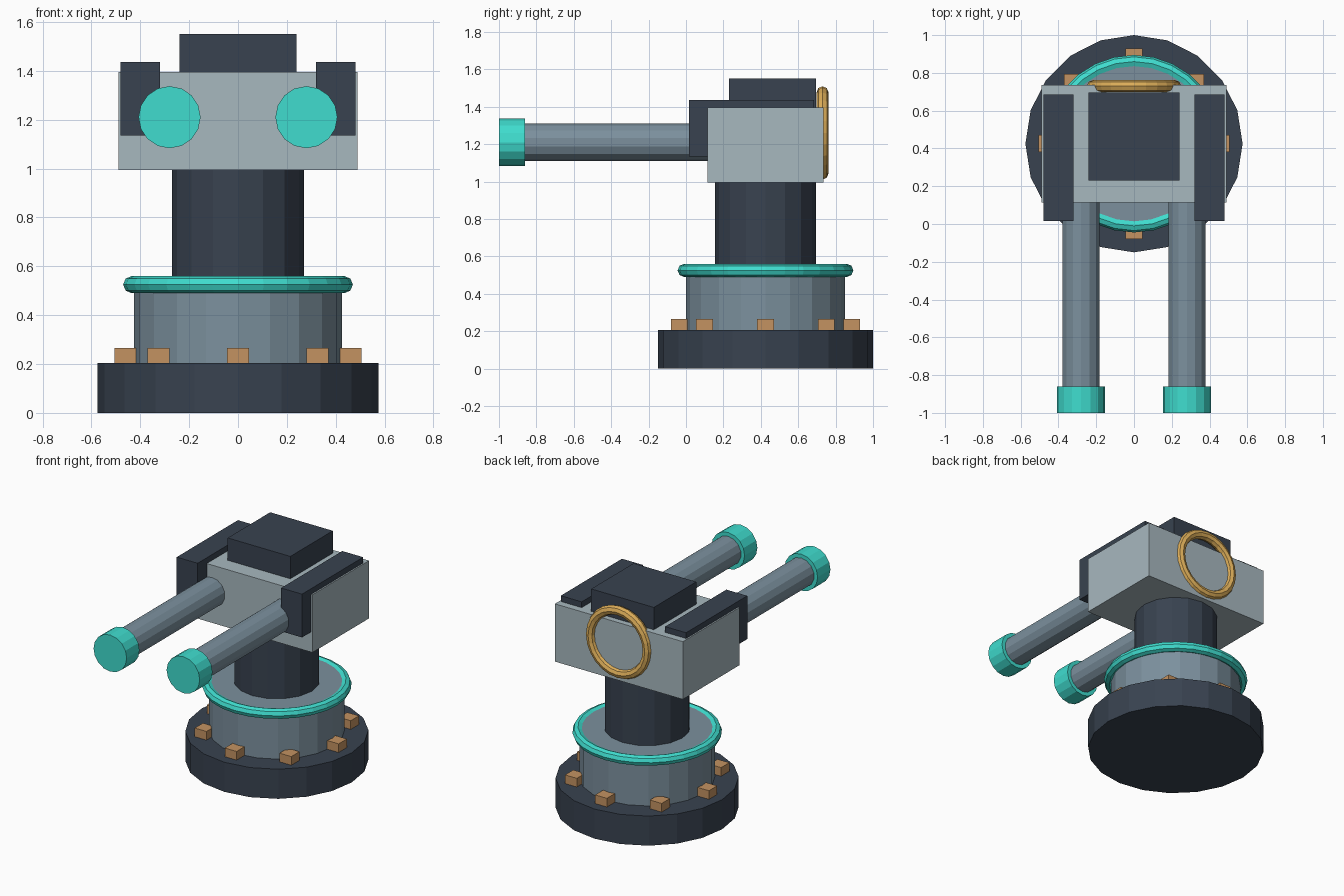
import bpy
from math import pi, cos, sin

if "Cube" in bpy.data.objects:
    bpy.data.objects.remove(bpy.data.objects["Cube"])

CY = 0.425  # turret axis


def material(name, rgb):
    m = bpy.data.materials.new(name)
    m.diffuse_color = (*rgb, 1)
    m.use_nodes = True
    m.node_tree.nodes["Principled BSDF"].inputs["Base Color"].default_value = m.diffuse_color
    return m


DARK = material("dark_steel", (0.04, 0.055, 0.08))
STEEL = material("steel", (0.20, 0.28, 0.34))
PALE = material("pale_steel", (0.39, 0.48, 0.52))
TEAL = material("teal", (0.05, 0.72, 0.62))
GOLD = material("gold", (0.72, 0.42, 0.10))
BRONZE = material("bronze", (0.55, 0.29, 0.12))


def finish(name, mat):
    o = bpy.context.object
    o.name = name
    o.data.materials.append(mat)
    return o


def box(name, lo, hi, mat):
    bpy.ops.mesh.primitive_cube_add(size=1, location=[(a + b) / 2 for a, b in zip(lo, hi)])
    o = finish(name, mat)
    o.scale = [b - a for a, b in zip(lo, hi)]
    return o


def drum(name, r, z0, z1, sides, mat):
    bpy.ops.mesh.primitive_cylinder_add(vertices=sides, radius=r, depth=z1 - z0,
                                        location=(0, CY, (z0 + z1) / 2))
    return finish(name, mat)


def tube(name, x, z, r, y0, y1, sides, mat):
    bpy.ops.mesh.primitive_cylinder_add(vertices=sides, radius=r, depth=y1 - y0,
                                        location=(x, (y0 + y1) / 2, z), rotation=(pi / 2, 0, 0))
    return finish(name, mat)


def ring(name, loc, major, minor, seg, rot, mat):
    bpy.ops.mesh.primitive_torus_add(major_radius=major, minor_radius=minor, major_segments=seg,
                                     minor_segments=8, location=loc, rotation=rot)
    return finish(name, mat)


# Pedestal
drum("base_plate", 0.575, 0, 0.205, 20, DARK)
drum("base_drum", 0.425, 0.2, 0.55, 20, STEEL)
ring("collar_ring", (0, CY, 0.525), 0.435, 0.035, 28, (0, 0, 0), TEAL)
drum("column", 0.27, 0.54, 1.01, 16, DARK)

# Bolts around the base plate
for i in range(8):
    a = i * pi / 4
    x, y = 0.46 * cos(a), CY + 0.46 * sin(a)
    box(f"base_bolt_{i}", (x - 0.045, y - 0.045, 0.195), (x + 0.045, y + 0.045, 0.265), BRONZE)

# Turret head
box("head", (-0.49, 0.115, 0.995), (0.49, 0.735, 1.395), PALE)
box("top_housing", (-0.24, 0.23, 1.37), (0.24, 0.695, 1.55), DARK)
ring("rear_ring", (0, 0.73, 1.26), 0.217, 0.032, 24, (pi / 2, 0, 0), GOLD)

# Twin guns with side housings
for side, s in (("left", -1), ("right", 1)):
    xs = sorted((s * 0.32, s * 0.48))
    box(f"{side}_housing", (xs[0], 0.015, 1.135), (xs[1], 0.685, 1.435), DARK)
    tube(f"{side}_barrel", s * 0.28, 1.21, 0.1, -0.9, 0.2, 14, STEEL)
    tube(f"{side}_muzzle", s * 0.28, 1.21, 0.127, -1.0, -0.86, 16, TEAL)
